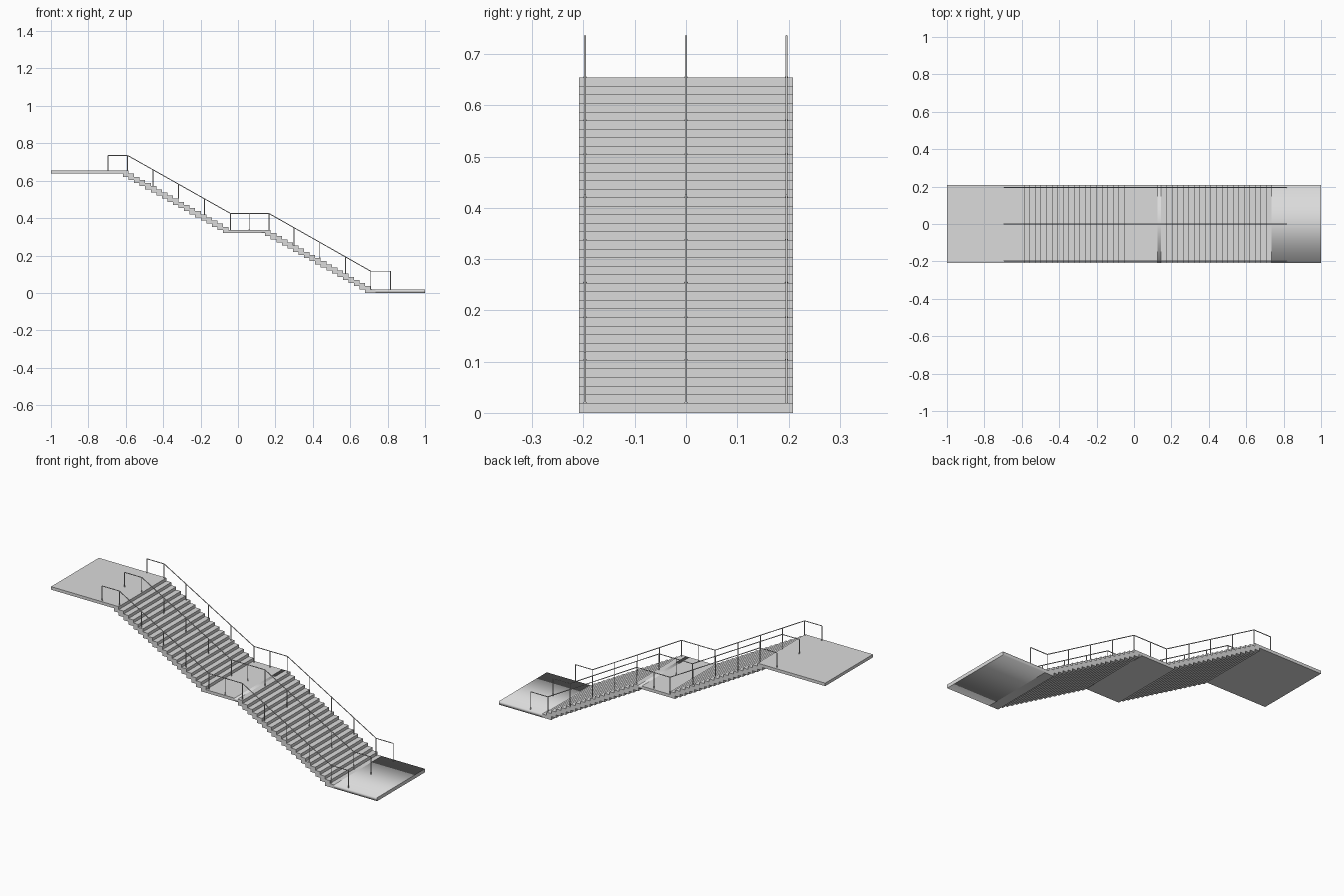
import bpy
import bmesh
from mathutils import Vector

cube = bpy.data.objects.get("Cube")
if cube:
    bpy.data.objects.remove(cube, do_unlink=True)

# One light grey for the whole staircase
GREY = bpy.data.materials.new("light grey")
GREY.use_nodes = True
GREY.diffuse_color = (0.71, 0.71, 0.71, 1)
GREY.node_tree.nodes["Principled BSDF"].inputs["Base Color"].default_value = GREY.diffuse_color

HALF_WIDTH = 0.209
RISERS = 19
RISE = 0.0167
RUN = 0.0297
BASE = 0.0195
MIDDLE = BASE + RISERS * RISE
TOP = MIDDLE + RISERS * RISE
# Each flight: x of its highest riser, z of the landing above it
FLIGHTS = [(-0.585, TOP), (0.175, MIDDLE)]


def add_mesh(name, bm):
    bmesh.ops.recalc_face_normals(bm, faces=bm.faces)
    mesh = bpy.data.meshes.new(name)
    bm.to_mesh(mesh)
    bm.free()
    mesh.materials.append(GREY)
    obj = bpy.data.objects.new(name, mesh)
    bpy.context.collection.objects.link(obj)
    return obj


def slab(name, x0, x1, z0, z1, soft=False):
    """Flat slab; a soft one is shaded smoothly across its long edges."""
    bm = bmesh.new()
    bmesh.ops.create_cube(bm, size=1)
    for v in bm.verts:
        v.co.x = x1 if v.co.x > 0 else x0
        v.co.y = HALF_WIDTH if v.co.y > 0 else -HALF_WIDTH
        v.co.z = z1 if v.co.z > 0 else z0
    for face in bm.faces:
        face.smooth = soft
    for edge in bm.edges:
        a, b = edge.verts
        edge.smooth = a.co.x != b.co.x
    add_mesh(name, bm)


def flight(name, x, z):
    """Stepped ribbon: stair line above, the same line shifted back below."""
    upper = []
    for i in range(RISERS - 1):
        top = z - (i + 1) * RISE
        upper += [(x + i * RUN, top), (x + (i + 1) * RUN, top)]
    lower = [(px - RUN, pz - RISE) for px, pz in upper]
    # Close the ribbon with vertical ends
    first, last = upper[0], upper[-1]
    outline = [(first[0] - RUN, first[1])] + upper
    outline += [(last[0], last[1] - RISE)] + lower[::-1]
    bm = bmesh.new()
    face = bm.faces.new([bm.verts.new((px, -HALF_WIDTH, pz)) for px, pz in outline])
    grown = bmesh.ops.extrude_face_region(bm, geom=[face])["geom"]
    verts = [g for g in grown if isinstance(g, bmesh.types.BMVert)]
    bmesh.ops.translate(bm, verts=verts, vec=(0, 2 * HALF_WIDTH, 0))
    add_mesh(name, bm)


# Landings and the two flights between them
slab("upper_landing", -1, FLIGHTS[0][0], TOP - RISE, TOP)
slab("middle_landing", FLIGHTS[0][0] + (RISERS - 2) * RUN, 0.125, MIDDLE - RISE, MIDDLE)
slab("middle_landing_joint", 0.125, 0.145, MIDDLE - RISE, MIDDLE, soft=True)
slab("middle_landing_edge", 0.145, FLIGHTS[1][0], MIDDLE - RISE, MIDDLE)
slab("lower_landing_edge", FLIGHTS[1][0] + (RISERS - 2) * RUN, 0.735, 0, BASE)
slab("lower_landing", 0.735, 1, 0, BASE, soft=True)
flight("upper_flight", *FLIGHTS[0])
flight("lower_flight", *FLIGHTS[1])


def floor_height(x):
    z = TOP
    for start, _ in FLIGHTS:
        if x > start:
            z -= min(RISERS, int((x - start) / RUN) + 1) * RISE
    return z


RADIUS = 0.0023
RAIL = [(-0.695, 0.735), (-0.59, 0.735), (-0.04, 0.425),
        (0.165, 0.425), (0.71, 0.116), (0.815, 0.116)]
POSTS = [-0.695, -0.59, -0.455, -0.318, -0.18, -0.04, 0.06,
         0.165, 0.3, 0.437, 0.575, 0.71, 0.815]


def rail_height(x):
    for (x0, z0), (x1, z1) in zip(RAIL, RAIL[1:]):
        if x <= x1:
            return z0 + (z1 - z0) * (x - x0) / (x1 - x0)


def rod(bm, start, end, radius):
    start, end = Vector(start), Vector(end)
    axis = end - start
    made = bmesh.ops.create_cone(bm, cap_ends=True, segments=8, radius1=radius,
                                 radius2=radius, depth=axis.length)
    turn = Vector((0, 0, 1)).rotation_difference(axis)
    for v in made["verts"]:
        v.co = turn @ v.co + (start + end) / 2


# Handrails with posts and small foot discs
for side, y in (("right", -0.197), ("middle", 0), ("left", 0.196)):
    bm = bmesh.new()
    for (x0, z0), (x1, z1) in zip(RAIL, RAIL[1:]):
        rod(bm, (x0, y, z0), (x1, y, z1), RADIUS)
    for x in POSTS:
        foot = floor_height(x)
        rod(bm, (x, y, foot), (x, y, rail_height(x)), RADIUS)
        rod(bm, (x, y, foot), (x, y, foot + 0.002), RADIUS * 1.3)
    obj = add_mesh(side + "_handrail", bm)
    bpy.ops.object.select_all(action="DESELECT")
    obj.select_set(True)
    bpy.context.view_layer.objects.active = obj
    bpy.ops.object.shade_smooth_by_angle(angle=0.8)
